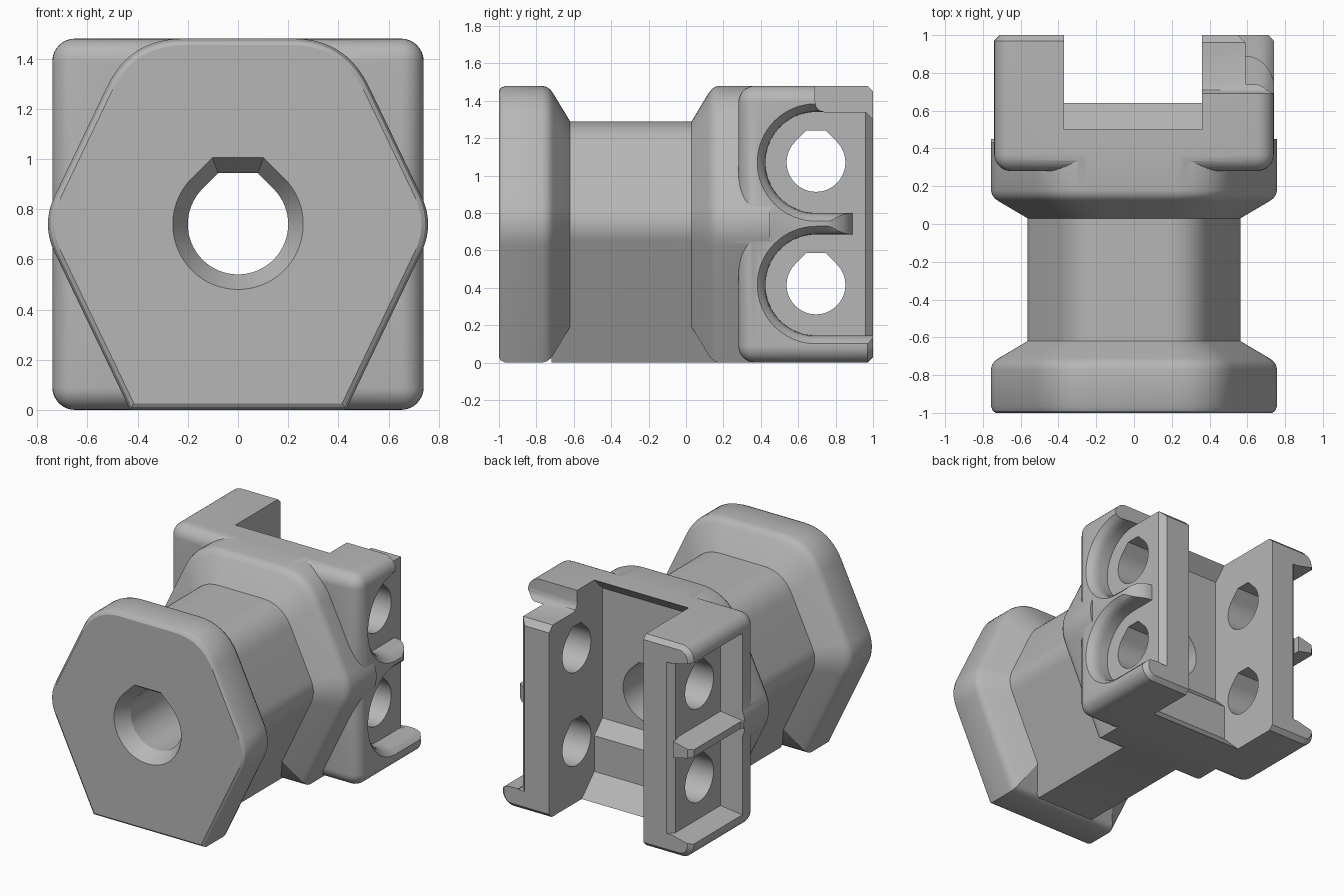
import bpy, bmesh
from math import sin, cos, pi, radians, sqrt
from mathutils import Vector

cube = bpy.data.objects.get("Cube")
if cube:
    bpy.data.objects.remove(cube, do_unlink=True)

MID = 0.74      # half width, and height of the main axis

grey = bpy.data.materials.new("plain_grey")
grey.use_nodes = True
grey.diffuse_color = (0.47, 0.47, 0.47, 1)
grey.node_tree.nodes["Principled BSDF"].inputs["Base Color"].default_value = (0.47, 0.47, 0.47, 1)


def make_object(name, bm):
    bmesh.ops.recalc_face_normals(bm, faces=bm.faces[:])
    mesh = bpy.data.meshes.new(name)
    bm.to_mesh(mesh)
    bm.free()
    mesh.materials.append(grey)
    obj = bpy.data.objects.new(name, mesh)
    bpy.context.collection.objects.link(obj)
    return obj


def loft(name, rings):
    """Closed solid through rings of matching 3D points."""
    bm = bmesh.new()
    loops = [[bm.verts.new(p) for p in ring] for ring in rings]
    n = len(loops[0])
    for a, b in zip(loops, loops[1:]):
        for i in range(n):
            j = (i + 1) % n
            bm.faces.new((a[i], a[j], b[j], b[i]))
    bm.faces.new(loops[0])
    bm.faces.new(loops[-1])
    return make_object(name, bm)


def prism(name, axis, points, start, end):
    """Extrude a 2D outline along one axis."""
    place = {"x": lambda a, b, t: (t, a, b),
             "y": lambda a, b, t: (a, t, b),
             "z": lambda a, b, t: (a, b, t)}[axis]
    return loft(name, [[place(a, b, t) for a, b in points] for t in (start, end)])


def rounded(corners, steps=10):
    """Round each (x, z, cut) corner with a quadratic arc."""
    out = []
    for i, (x, z, cut) in enumerate(corners):
        p = Vector((x, z))
        if not cut:
            out.append(p)
            continue
        a, b = (Vector(corners[k][:2]) for k in (i - 1, (i + 1) % len(corners)))
        a = p + (a - p).normalized() * cut
        b = p + (b - p).normalized() * cut
        for s in range(steps + 1):
            t = s / steps
            out.append(a * (1 - t) ** 2 + p * 2 * t * (1 - t) + b * t * t)
    return out


def teardrop(r, top):
    """Circle with 45 degree shoulders and a flat top."""
    arc = [(r * cos(a), r * sin(a)) for a in
           (radians(135 + 270 * i / 48) for i in range(49))]
    half = r * sqrt(2) - top
    return arc + [(half, top), (-half, top)]


def combine(target, other, operation):
    mod = target.modifiers.new("combine", "BOOLEAN")
    mod.operation = operation
    mod.solver = "EXACT"
    mod.object = other
    bpy.context.view_layer.objects.active = target
    bpy.ops.object.modifier_apply(modifier=mod.name)
    bpy.data.objects.remove(other, do_unlink=True)


# Six sided flange outline, soft at the sides and top
def six_sided(low_x, low_z, side, top_x, top_z, soft):
    return rounded([(low_x, low_z, 0), (side, MID, soft * 0.6), (top_x, top_z, soft),
                    (-top_x, top_z, soft), (-side, MID, soft * 0.6), (-low_x, low_z, 0)])


flange_outline = [p - Vector((0, MID)) for p in six_sided(0.43, 0, 0.785, 0.43, 1.48, 0.21)]


def flange(name, profile):
    return loft(name, [[(p.x * s, y, MID + p.y * s) for p in flange_outline]
                       for y, s in profile])


# Block with rounded outer edges and a chamfered back
bm = bmesh.new()
bmesh.ops.create_cube(bm, size=1)
for v in bm.verts:
    v.co = (v.co.x * 2 * MID, 0.64 + v.co.y * 0.72, MID + v.co.z * 2 * MID)
soft_edges = [e for e in bm.edges if min(v.co.y for v in e.verts) < 0.9]
bmesh.ops.bevel(bm, geom=soft_edges, offset=0.09, segments=8, profile=0.5, affect="EDGES")
back = max(bm.faces, key=lambda f: f.calc_center_median().y)
bmesh.ops.bevel(bm, geom=list(back.edges), offset=0.03, segments=1, affect="EDGES")
body = make_object("spool_bracket", bm)

# Hub and its two flanges
hub = prism("hub", "y", six_sided(0.23, 0, 0.583, 0.32, 1.29, 0.156), -0.72, 0.3)
front_flange = flange("front_flange", [
    (-1, 0.965), (-0.99, 0.985), (-0.965, 1), (-0.77, 1), (-0.745, 0.992),
    (-0.725, 0.972), (-0.71, 0.945), (-0.62, 0.743)])
rear_flange = flange("rear_flange", [
    (0.03, 0.743), (0.12, 0.945), (0.135, 0.972), (0.155, 0.992), (0.18, 1), (0.45, 1)])
for part in (hub, front_flange, rear_flange):
    combine(body, part, "UNION")

cutters = []

# Channel between the arms, with a shallow recess in its wall
cutters.append(prism("channel_cutter", "x", [
    (1.1, -0.1), (0.74, -0.1), (0.5, 0.14), (0.5, 0.39), (0.41, 0.48),
    (0.41, 1.39), (0.6, 1.58), (1.1, 1.58)], -0.37, 0.36))

# Main bore with a flared mouth
cutters.append(loft("bore_cutter", [
    [(x, y, MID + z) for x, z in teardrop(r, r * 1.02)]
    for y, r in ((-1.04, 0.284), (-0.9, 0.2), (0.7, 0.2))]))

# Cross bores and side pockets, one pair per level
for centre in (0.415, 1.07):
    hole = [(0.695 + a, centre + b) for a, b in teardrop(0.157, 0.171)]
    cutters.append(prism("cross_bore_cutter", "x", hole, -1, 1))

    rings = []
    for x, r in ((0.59, 0.27), (0.66, 0.271), (0.69, 0.276), (0.715, 0.288),
                 (0.735, 0.31), (0.75, 0.322)):
        arc = [(x, 0.695 + r * cos(a), centre + r * sin(a))
               for a in (pi / 2 + pi * i / 32 for i in range(33))]
        rings.append(arc + [(x, 1.1, centre - r), (x, 1.1, centre + r)])
    cutters.append(loft("round_pocket_cutter", rings))

    rings = []
    for x, front, grow in ((-0.59, 0.46, 0), (-0.76, 0.43, 0.04)):
        mid = MID + (0.33 if centre > MID else -0.33)
        half = 0.27 + grow
        rings.append([(x, front, mid - half), (x, 1.1, mid - half),
                      (x, 1.1, mid + half), (x, front, mid + half)])
    cutters.append(loft("square_pocket_cutter", rings))

# Curved end of the rib between the round pockets
rib_end = [(0.59 + 0.16 * cos(a), 0.69 + 0.2 * sin(a))
           for a in (pi / 2 * i / 12 for i in range(13))]
cutters.append(prism("rib_end_cutter", "z",
                     rib_end + [(0.59, 1.1), (0.8, 1.1), (0.8, 0.69)], 0.6, 0.9))

# Notch on top of one arm
cutters.append(prism("notch_cutter", "x", [
    (1.1, 1.34), (0.74, 1.34), (0.71, 1.35), (0.695, 1.37), (0.69, 1.4),
    (0.69, 1.6), (1.1, 1.6)], 0.3, 0.85))

# Chamfers along the outer back edges of the arms
for side in (1, -1):
    cutters.append(prism("arm_chamfer_cutter", "z", [
        (side * 0.6, 0.95), (side * 0.6, 1.05), (side * 0.5, 1.05)], 0.14, 1.34))
cutters.append(prism("arm_top_chamfer_cutter", "x", [
    (1.05, 1.25), (1.05, 1.35), (0.95, 1.35)], 0.3, 0.6))

for cutter in cutters:
    cutter.hide_render = True
    combine(body, cutter, "DIFFERENCE")

# Smooth shading with sharp creases
bpy.ops.object.select_all(action="DESELECT")
body.select_set(True)
bpy.context.view_layer.objects.active = body
bpy.ops.object.shade_smooth_by_angle(angle=radians(28))
